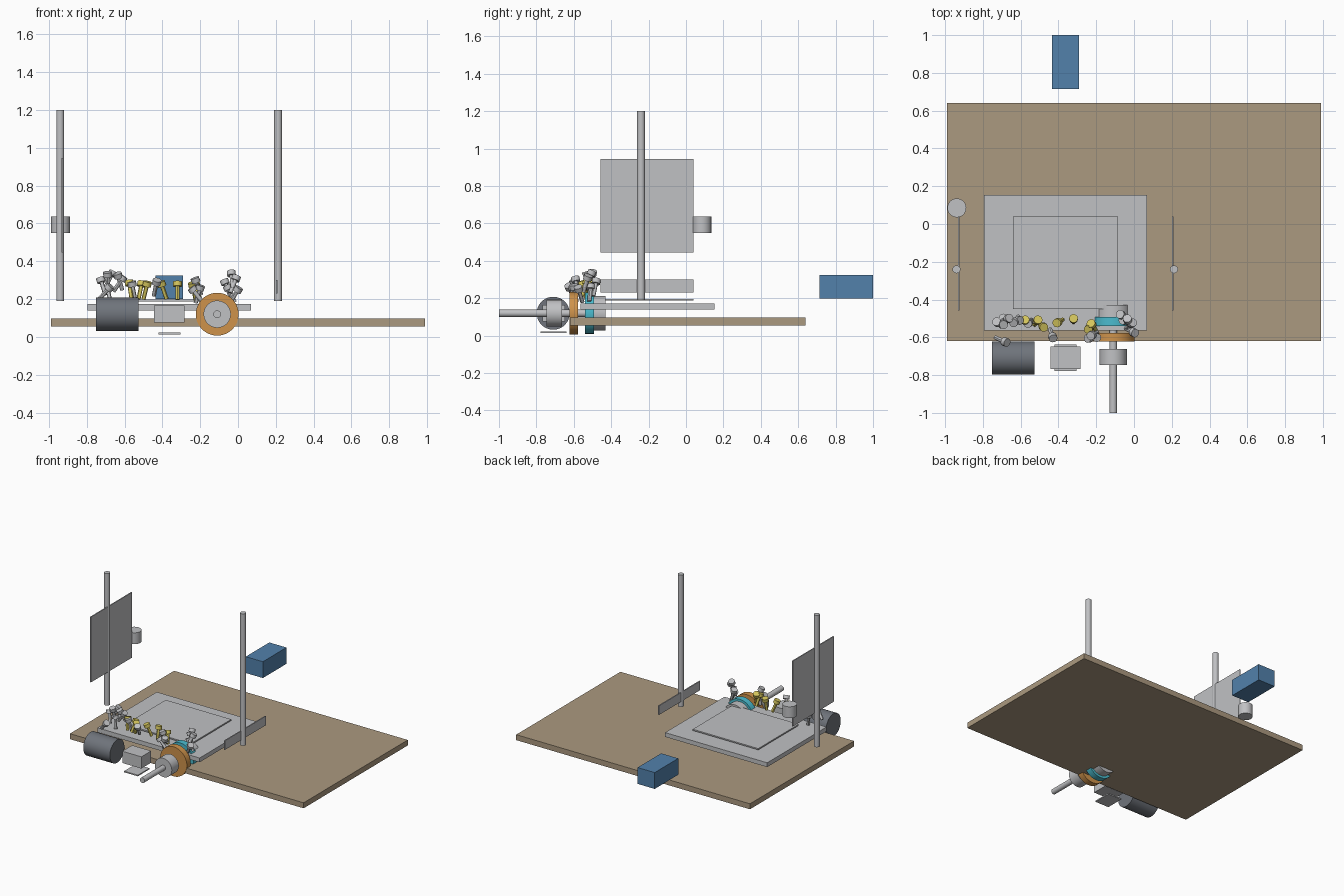
import bpy
from mathutils import Vector

cube = bpy.data.objects.get("Cube")
if cube:
    bpy.data.objects.remove(cube, do_unlink=True)


def material(name, r, g, b):
    m = bpy.data.materials.new(name)
    m.use_nodes = True
    m.diffuse_color = (r, g, b, 1)
    m.node_tree.nodes["Principled BSDF"].inputs["Base Color"].default_value = (r, g, b, 1)
    return m


wood = material("wood tan", .41, .32, .215)
steel = material("light grey", .53, .535, .55)
dark = material("dark grey", .16, .175, .2)
blue = material("blue", .085, .22, .41)
orange = material("orange", .62, .29, .07)
cyan = material("cyan", .07, .5, .62)
brass = material("brass yellow", .66, .56, .11)


def box(name, mat, x, y, z):
    """Box between pairs of limits along each axis."""
    bpy.ops.mesh.primitive_cube_add(size=1, location=[sum(p) / 2 for p in (x, y, z)])
    o = bpy.context.object
    o.name = name
    o.scale = [p[1] - p[0] for p in (x, y, z)]
    o.data.materials.append(mat)
    return o


def rod(name, mat, start, end, radius, sides=48):
    """Cylinder from one point to another."""
    a, b = Vector(start), Vector(end)
    bpy.ops.mesh.primitive_cylinder_add(vertices=sides, radius=radius,
                                        depth=(b - a).length, location=(a + b) / 2)
    o = bpy.context.object
    o.name = name
    o.rotation_euler = (b - a).to_track_quat('Z', 'Y').to_euler()
    o.data.materials.append(mat)
    bpy.ops.object.shade_smooth_by_angle()
    return o


# Board and stacked plates
box("base_board", wood, (-.99, .99), (-.62, .64), (.055, .097))
box("platform_plate", steel, (-.795, .07), (-.565, .153), (.14, .173))
box("top_sheet", steel, (-.64, -.085), (-.45, .04), (.187, .197))

# Posts with their side panels
for side, x in (("right", -.94), ("left", .212)):
    rod(side + "_post", steel, (x, -.24, .19), (x, -.24, 1.2), .021)
box("right_panel", steel, (-.933, -.925), (-.457, .04), (.445, .945))
box("left_panel", steel, (.2, .208), (-.457, .04), (.23, .3))
rod("canister", steel, (-.938, .085, .55), (-.938, .085, .637), .05)

# Rear block, drum and small front boxes
box("rear_block", blue, (-.435, -.29), (.715, 1), (.2, .325))
rod("drum", dark, (-.752, -.71, .12), (-.527, -.71, .12), .088)
box("control_box", steel, (-.443, -.282), (-.767, -.648), (.075, .165))
box("foot_sheet", steel, (-.42, -.304), (-.778, -.638), (.014, .023))


# Wheels and hubs threaded on one axle
def on_axle(name, mat, y0, y1, radius):
    rod(name, mat, (-.11, y0, .12), (-.11, y1, .12), radius, 64)


on_axle("axle", steel, -1, -.45, .02)
on_axle("front_hub", steel, -.747, -.662, .072)
on_axle("front_wheel", orange, -.623, -.577, .113)
on_axle("rear_wheel", cyan, -.54, -.492, .11)
on_axle("rear_hub", steel, -.492, -.43, .092)

# Loose bolts: head position, then sideways and depth lean of the shank
bolts = [
    (steel, -.725, -.52, .3, .3, -.3), (steel, -.69, -.53, .33, .05, .3),
    (steel, -.665, -.5, .335, -.5, -.2), (steel, -.635, -.52, .325, .3, .4),
    (steel, -.61, -.51, .31, -.7, .1), (steel, -.68, -.625, .26, -.9, .4),
    (steel, -.69, -.5, .26, .2, -.2), (steel, -.56, -.525, .28, .2, .2),
    (brass, -.575, -.51, .285, .15, -.3), (brass, -.51, -.51, .28, -.2, -.3),
    (brass, -.48, -.545, .28, -.25, .2), (brass, -.405, -.522, .28, .35, .2),
    (brass, -.32, -.502, .28, 0, -.2), (brass, -.225, -.53, .28, .3, -.4),
    (brass, -.24, -.555, .275, .2, .3), (steel, -.43, -.6, .29, -.2, .6),
    (steel, -.225, -.59, .3, .4, .2), (steel, -.24, -.605, .25, .8, .1),
    (steel, -.2, -.6, .26, -.3, .2), (steel, -.07, -.48, .29, .4, -.2),
    (steel, -.035, -.505, .335, .1, -.5), (steel, -.01, -.525, .31, -.4, -.3),
    (steel, 0, -.575, .25, -.6, .3), (steel, -.055, -.51, .26, .5, -.1),
]
for i, (mat, x, y, z, lean_x, lean_y) in enumerate(bolts):
    head = Vector((x, y, z))
    axis = Vector((lean_x, lean_y, -1)).normalized()
    rod(f"bolt_head_{i}", mat, head - axis * .013, head + axis * .013, .023, 16)
    rod(f"bolt_shank_{i}", mat, head, head + axis * .085, .011, 12)
